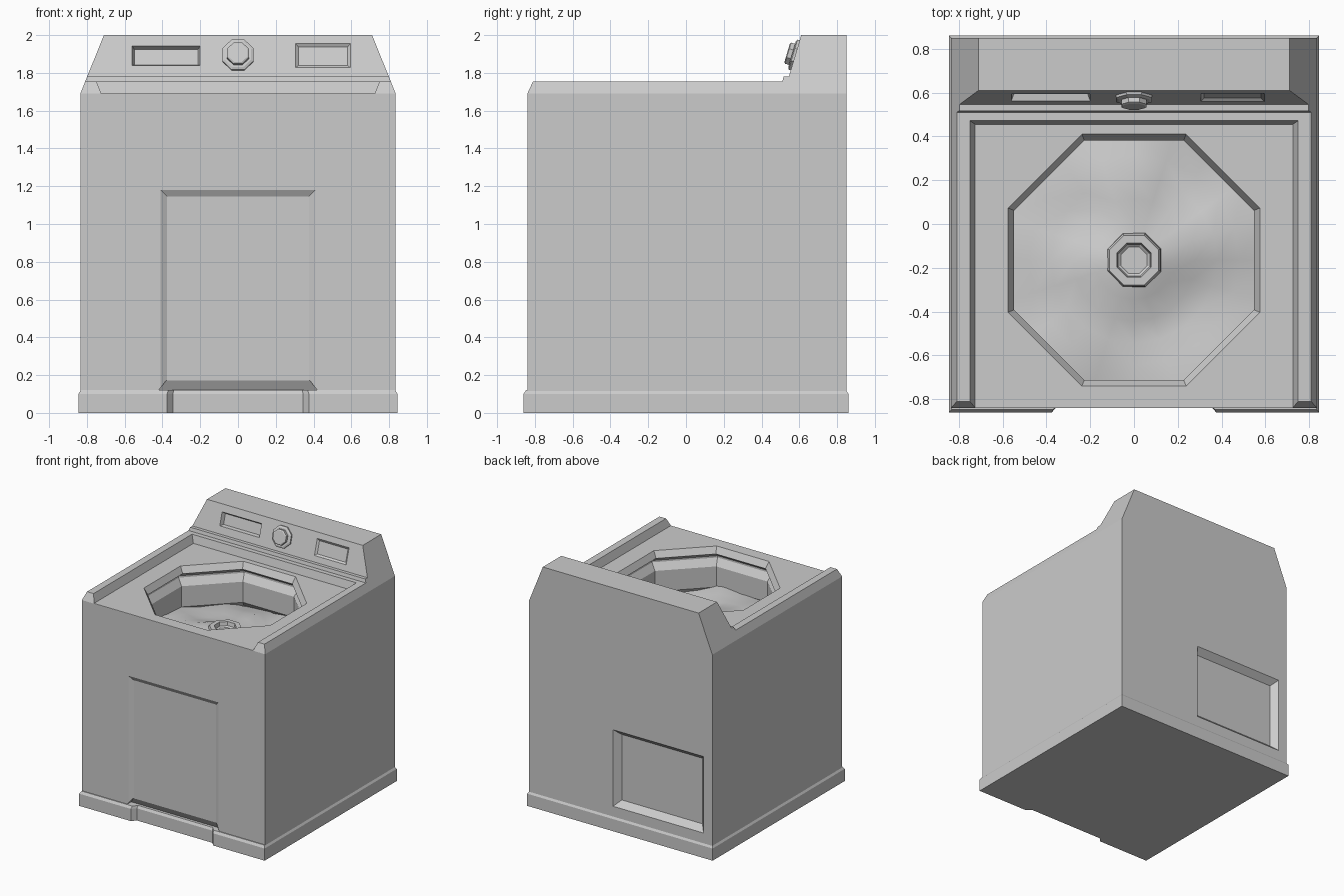
import bpy, bmesh, math
from mathutils import Vector, Matrix, noise

if "Cube" in bpy.data.objects:
    bpy.data.objects.remove(bpy.data.objects["Cube"])


def loft(name, rings, frame=None, caps=True, smooth=False):
    """Skin a list of equal-length point rings."""
    bm = bmesh.new()
    vs = [[bm.verts.new(p) for p in r] for r in rings]
    n = len(rings[0])
    for a, b in zip(vs, vs[1:]):
        for i in range(n):
            j = (i + 1) % n
            bm.faces.new((a[i], a[j], b[j], b[i]))
    if caps:
        bm.faces.new(vs[0])
        bm.faces.new(vs[-1])
    bmesh.ops.recalc_face_normals(bm, faces=bm.faces)
    if frame:
        bm.transform(frame)
    for f in bm.faces:
        f.smooth = smooth
    me = bpy.data.meshes.new(name)
    bm.to_mesh(me)
    bm.free()
    ob = bpy.data.objects.new(name, me)
    bpy.context.collection.objects.link(ob)
    return ob


def boolean(ob, tool, op='DIFFERENCE'):
    m = ob.modifiers.new('bool', 'BOOLEAN')
    m.object, m.operation, m.solver = tool, op, 'EXACT'
    dg = bpy.context.evaluated_depsgraph_get()
    me = bpy.data.meshes.new_from_object(ob.evaluated_get(dg))
    ob.modifiers.clear()
    ob.data = me
    bpy.data.objects.remove(tool)


def frame(origin, u, v):
    """Face frame: u right, v up, third axis outward."""
    u, v = Vector(u).normalized(), Vector(v).normalized()
    m = Matrix((u, v, u.cross(v))).transposed().to_4x4()
    m.translation = origin
    return m


def rect(x0, x1, y0, y1, z):
    return [(x0, y0, z), (x1, y0, z), (x1, y1, z), (x0, y1, z)]


def recess(ob, fr, x0, x1, y0, y1, inset, depth):
    i = inset
    boolean(ob, loft('cutter', [rect(x0, x1, y0, y1, 0.01), rect(x0, x1, y0, y1, 0),
                                rect(x0 + i, x1 - i, y0 + i, y1 - i, -depth)], fr))


def octagon(apothem, z, cx=0.0, cy=0.0):
    r = apothem / math.cos(math.pi / 8)
    return [(cx + r * math.cos((k + .5) * math.pi / 4),
             cy + r * math.sin((k + .5) * math.pi / 4), z) for k in range(8)]


FRONT = frame((0, -.84, 0), (1, 0, 0), (0, 0, 1))
BACK = frame((0, .85, 0), (-1, 0, 0), (0, 0, 1))
PANEL = frame((0, .545, 1.78), (1, 0, 0), (0, .065, .22))
TUB_Y = -.165

# Cabinet: side profile intersected with front profile
side = [(-.84, .11), (-.84, 1.69), (-.81, 1.755), (.51, 1.755), (.517, 1.782),
        (.545, 1.782), (.61, 2), (.85, 2), (.85, .11)]
front = [(-.835, .0), (-.835, 1.69), (-.71, 2.0), (-.702, 2.02),
         (.702, 2.02), (.71, 2.0), (.835, 1.69), (.835, .0)]
body = loft('cabinet', [[(x, y, z) for y, z in side] for x in (-1, 1)])
boolean(body, loft('cutter', [[(x, y, z) for x, z in front] for y in (-1, 1)]), 'INTERSECT')

# Sunken top deck, open at the front
boolean(body, loft('cutter', [rect(-.725, .725, -1, .455, 1.692),
                              rect(-.75, .75, -1, .472, 1.757),
                              rect(-.75, .75, -1, .472, 1.77)]))

# Octagonal tub opening with undercut rim
tub = [(.575, 1.71), (.575, 1.692), (.547, 1.64), (.60, 1.60), (.60, 1.585),
       (.562, 1.53), (.562, 1.36), (.59, 1.32), (.59, 1.2)]
boolean(body, loft('cutter', [octagon(a, z, 0, TUB_Y) for a, z in tub]))

# Front panel recess and toe kick
recess(body, FRONT, -.41, .41, .09, 1.18, .035, .02)
boolean(body, loft('cutter', [rect(-.42, .42, -.9, -.79, .10),
                              rect(-.42, .42, -.9, -.79, .12),
                              rect(-.38, .38, -.9, -.82, .172)]))

# Rear service recess
recess(body, BACK, -.07, .755, .20, .83, .045, .05)

# Display windows on the control panel
recess(body, PANEL, -.56, -.20, .062, .17, .012, .03)
recess(body, PANEL, .305, .595, .05, .182, .015, .012)

# Plinth with front notch and bevelled top
plan = [(-.845, -.86), (-.375, -.86), (-.345, -.825), (.345, -.825),
        (.375, -.86), (.845, -.86), (.845, .86), (-.845, .86)]
loft('plinth', [[(x * s, y * s, z) for x, y in plan]
                for s, z in ((1, 0), (1, .1), (.985, .12))])

# Control knob: flat bezel and dial
knob = [(.083, -.005), (.083, .012), (.07, .018), (.058, .018), (.058, .04), (.05, .045)]
loft('control_knob', [octagon(a, z, 0, .118) for a, z in knob], PANEL)

# Agitator post with dished top
post = [(.14, 1.2), (.12, 1.42), (.113, 1.44), (.078, 1.44), (.072, 1.41), (.06, 1.40)]
loft('agitator', [octagon(a, z, 0, TUB_Y) for a, z in post])

# Rumpled laundry filling the tub
def cloth(r, k):
    a = k * math.tau / 20
    x, y = r * math.cos(a), r * math.sin(a)
    z = 1.35 + .07 * noise.noise(Vector((x * 3.5, y * 3.5, 2.3)))
    z += .05 * math.exp(-((x + .02) ** 2 + (y - .05) ** 2) / .06) - .04 * math.exp(-((x - .3) ** 2 + (y + .3) ** 2) / .04)
    return (x, y + TUB_Y, z)

loft('laundry', [[cloth(r, k) for k in range(20)]
                 for r in (.08, .18, .28, .38, .48, .62)], caps=False, smooth=True)
